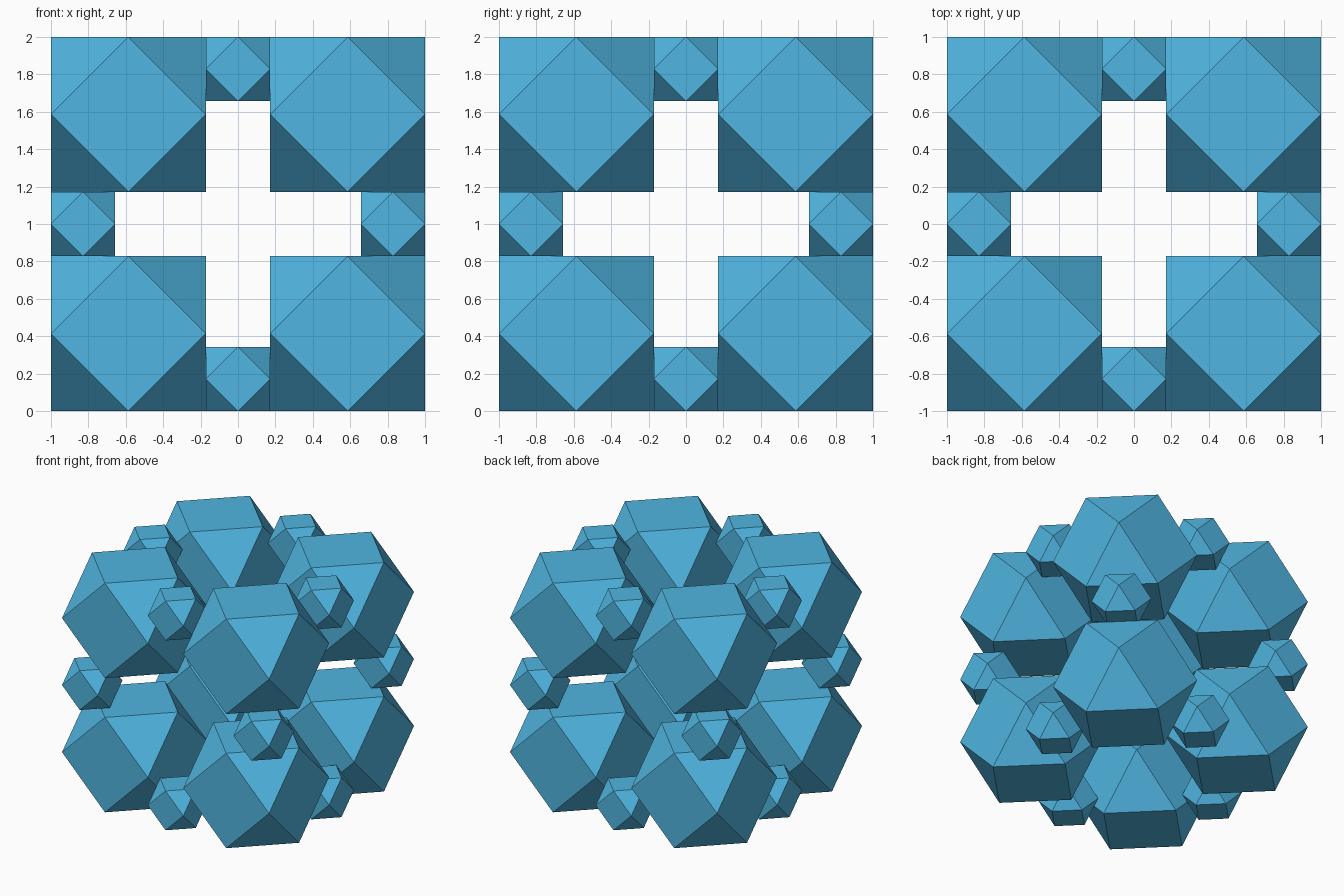
import bpy, bmesh
from math import sqrt, radians
from itertools import product

if "Cube" in bpy.data.objects:
    bpy.data.objects.remove(bpy.data.objects["Cube"])


def cuboctahedron_mesh(name, half):
    # hull of the 12 edge midpoints of a cube
    bm = bmesh.new()
    for p in product((-1, 0, 1), repeat=3):
        if p.count(0) == 1:
            bm.verts.new([half * c for c in p])
    bmesh.ops.convex_hull(bm, input=bm.verts[:])
    # merge hull triangles into the square faces
    bmesh.ops.dissolve_limit(bm, angle_limit=radians(5), verts=bm.verts[:], edges=bm.edges[:])
    bmesh.ops.recalc_face_normals(bm, faces=bm.faces[:])
    mesh = bpy.data.meshes.new(name)
    bm.to_mesh(mesh)
    bm.free()
    mat = bpy.data.materials.get("blue") or bpy.data.materials.new("blue")
    mat.diffuse_color = (0.08, 0.46, 0.75, 1)
    mat.use_nodes = True
    mat.node_tree.nodes["Principled BSDF"].inputs["Base Color"].default_value = mat.diffuse_color
    mesh.materials.append(mat)
    return mesh


BIG = sqrt(2) - 1
SMALL = BIG ** 2
big_mesh = cuboctahedron_mesh("corner_solid", BIG)
small_mesh = cuboctahedron_mesh("edge_solid", SMALL)

# large solids on the 8 cube corners, small ones on the 12 edge middles
for p in product((-1, 0, 1), repeat=3):
    zeros = p.count(0)
    if zeros > 1:
        continue
    mesh, half = (big_mesh, BIG) if zeros == 0 else (small_mesh, SMALL)
    ob = bpy.data.objects.new(mesh.name, mesh)
    x, y, z = [c * (1 - half) for c in p]
    ob.location = (x, y, z + 1)
    bpy.context.collection.objects.link(ob)
